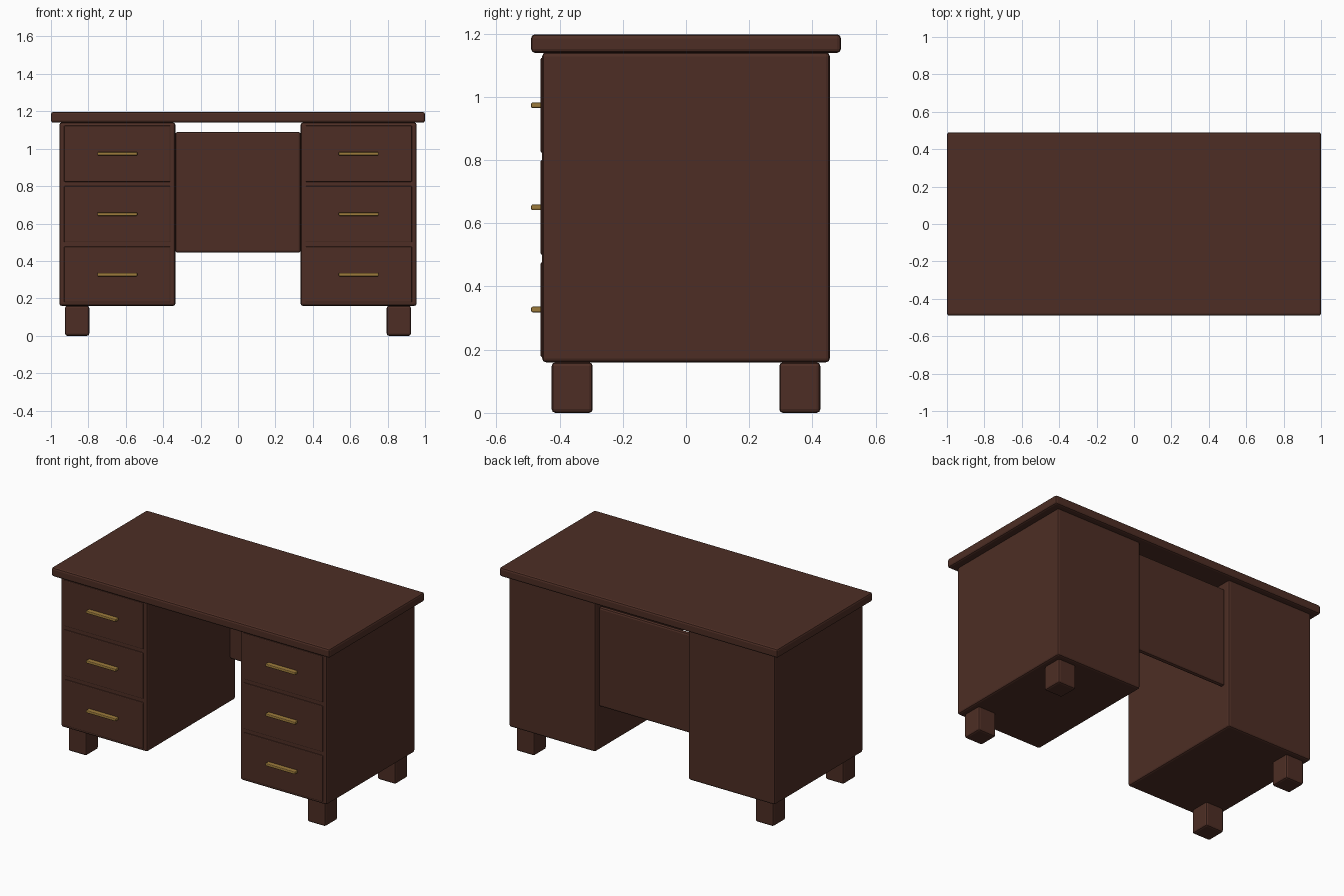
import bpy

# Remove the default cube
cube = bpy.data.objects.get("Cube")
if cube:
    bpy.data.objects.remove(cube, do_unlink=True)


def make_material(name, rgb):
    mat = bpy.data.materials.new(name)
    mat.use_nodes = True
    color = (*rgb, 1.0)
    mat.diffuse_color = color
    for node in mat.node_tree.nodes:
        if node.type == 'BSDF_PRINCIPLED':
            node.inputs["Base Color"].default_value = color
    return mat


wood = make_material("dark_wood", (0.075, 0.027, 0.018))
brass = make_material("brass", (0.34, 0.20, 0.045))


def box(name, center, size, mat, bevel=0.012):
    """Box with softly rounded edges."""
    bpy.ops.mesh.primitive_cube_add(size=1, location=center)
    obj = bpy.context.object
    obj.name = name
    obj.scale = size
    bpy.ops.object.transform_apply(location=False, rotation=False, scale=True)
    mod = obj.modifiers.new("rounded_edges", 'BEVEL')
    mod.width = bevel
    mod.segments = 2
    obj.data.materials.append(mat)
    return obj


# Desktop and recessed back panel
box("desktop", (0, 0, 1.168), (2.0, 0.98, 0.058), wood)
box("back_panel", (0, 0.405, 0.767), (0.67, 0.03, 0.645), wood)

for side, label in ((-1, "right"), (1, "left")):
    # Drawer pedestal
    box(f"{label}_pedestal", (side * 0.645, 0, 0.65), (0.62, 0.91, 0.98), wood)

    # Drawer fronts with bar handles
    for i, row in enumerate(("lower", "middle", "upper")):
        z = 0.327 + i * 0.323
        box(f"{label}_{row}_drawer", (side * 0.645, -0.45, z),
            (0.57, 0.02, 0.30), wood, 0.005)
        box(f"{label}_{row}_handle", (side * 0.645, -0.473, z),
            (0.214, 0.034, 0.018), brass, 0.005)

    # Feet under the outer corners
    for end, place in ((-1, "front"), (1, "back")):
        box(f"{label}_{place}_foot", (side * 0.86, end * 0.36, 0.08),
            (0.13, 0.13, 0.16), wood)
